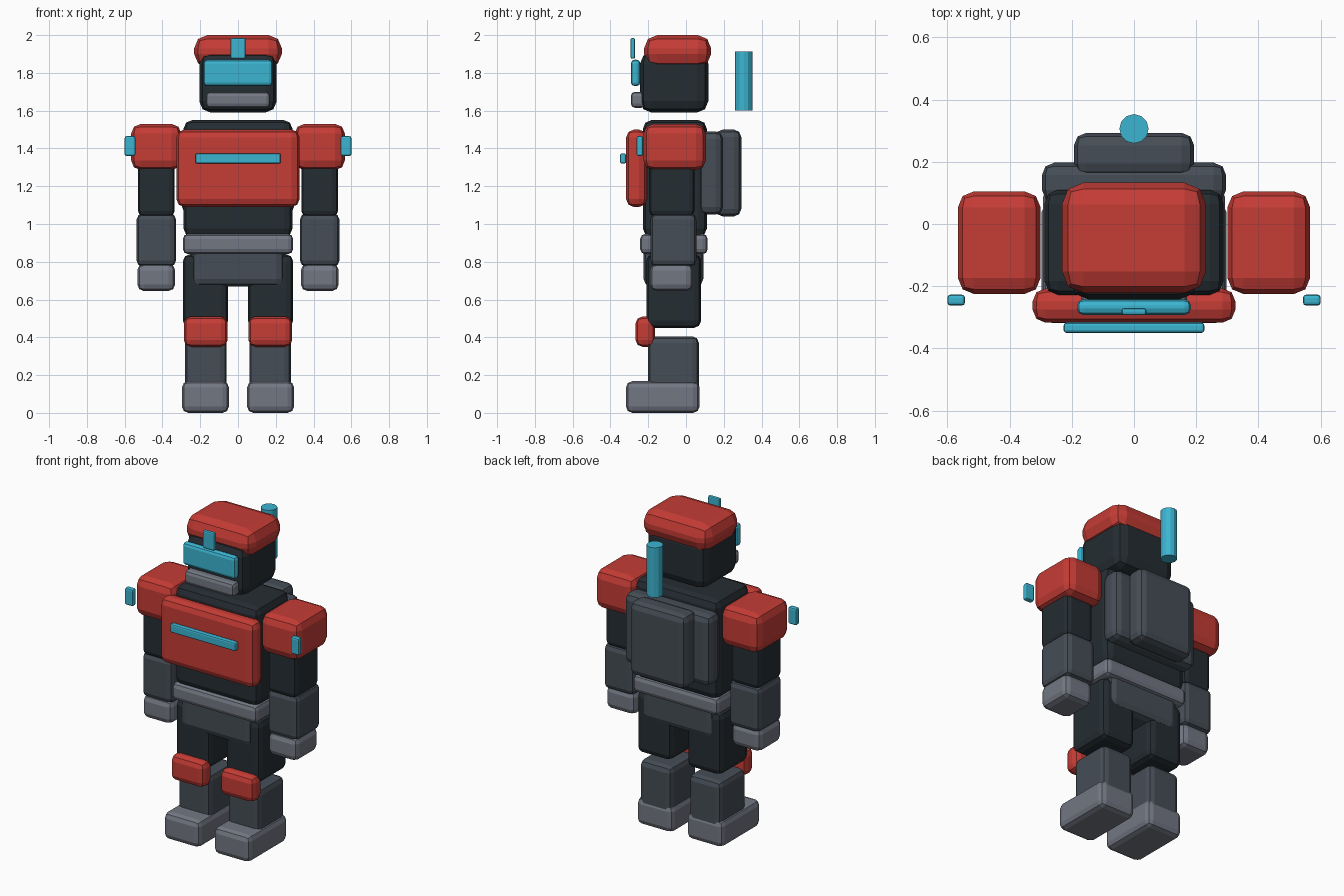
import bpy
import bmesh

default = bpy.data.objects.get("Cube")
if default:
    bpy.data.objects.remove(default, do_unlink=True)


def material(name, r, g, b):
    mat = bpy.data.materials.new(name)
    mat.use_nodes = True
    mat.diffuse_color = (r, g, b, 1)
    shader = next(n for n in mat.node_tree.nodes if n.type == "BSDF_PRINCIPLED")
    shader.inputs["Base Color"].default_value = (r, g, b, 1)
    return mat


red = material("armour red", 0.56, 0.045, 0.036)
cyan = material("glowing cyan", 0.045, 0.46, 0.64)
dark = material("dark frame", 0.018, 0.026, 0.032)
grey = material("steel grey", 0.06, 0.075, 0.092)
pale = material("pale grey", 0.17, 0.185, 0.225)


def finish(name, bm, mat, bevel, segments=2):
    mesh = bpy.data.meshes.new(name)
    bm.to_mesh(mesh)
    bm.free()
    mesh.materials.append(mat)
    obj = bpy.data.objects.new(name, mesh)
    bpy.context.collection.objects.link(obj)
    if bevel:
        mod = obj.modifiers.new("rounded edges", "BEVEL")
        mod.width = bevel
        mod.segments = segments
        mod.limit_method = "NONE"
    return obj


def block(name, mat, x, y, z, bevel):
    """Bevelled box given by its extents along each axis."""
    bm = bmesh.new()
    bmesh.ops.create_cube(bm, size=1)
    for v in bm.verts:
        for i, (low, high) in enumerate((x, y, z)):
            v.co[i] = low if v.co[i] < 0 else high
    return finish(name, bm, mat, bevel)


def centred(name, mat, half, y, z, bevel):
    return block(name, mat, (-half, half), y, z, bevel)


def pair(name, mat, x, y, z, bevel):
    """Matching parts on both sides; x is given for the left."""
    block("left_" + name, mat, x, y, z, bevel)
    block("right_" + name, mat, (-x[1], -x[0]), y, z, bevel)


# Head
centred("head", dark, 0.205, (-0.243, 0.118), (1.59, 1.91), 0.06)
centred("helmet_cap", red, 0.232, (-0.222, 0.133), (1.83, 2.0), 0.07)
centred("visor", cyan, 0.183, (-0.292, -0.242), (1.73, 1.87), 0.02)
centred("helmet_crest", cyan, 0.04, (-0.293, -0.27), (1.875, 1.985), 0.008)
centred("jaw_guard", pale, 0.17, (-0.292, -0.215), (1.615, 1.7), 0.022)

# Torso
centred("torso", dark, 0.288, (-0.228, 0.11), (0.93, 1.55), 0.045)
centred("chest_plate", red, 0.326, (-0.317, -0.207), (1.09, 1.5), 0.042)
centred("chest_light", cyan, 0.226, (-0.35, -0.317), (1.32, 1.373), 0.009)
centred("belt", pale, 0.292, (-0.243, 0.115), (0.84, 0.948), 0.028)
centred("pelvis", grey, 0.245, (-0.225, 0.092), (0.67, 0.9), 0.04)

# Backpack and floating rear antenna
centred("backpack_base", grey, 0.296, (0.07, 0.197), (1.05, 1.49), 0.04)
centred("backpack_pod", grey, 0.193, (0.155, 0.293), (1.04, 1.5), 0.04)
tube = bmesh.new()
bmesh.ops.create_cone(tube, cap_ends=True, segments=12,
                      radius1=0.047, radius2=0.047, depth=0.31)
bmesh.ops.translate(tube, verts=tube.verts, vec=(0, 0.306, 1.757))
finish("rear_antenna", tube, cyan, 0)

# Arms
pair("shoulder", red, (0.3, 0.566), (-0.225, 0.105), (1.285, 1.53), 0.052)
pair("shoulder_light", cyan, (0.543, 0.6), (-0.262, -0.227), (1.36, 1.465), 0.01)
pair("upper_arm", dark, (0.335, 0.53), (-0.195, 0.045), (1.04, 1.42), 0.03)
pair("forearm", grey, (0.328, 0.537), (-0.188, 0.055), (0.775, 1.055), 0.032)
pair("hand", pale, (0.333, 0.533), (-0.19, 0.037), (0.645, 0.79), 0.035)

# Legs
pair("thigh", dark, (0.053, 0.292), (-0.21, 0.08), (0.45, 0.84), 0.038)
pair("knee_pad", red, (0.055, 0.287), (-0.267, -0.165), (0.35, 0.51), 0.036)
pair("shin", grey, (0.06, 0.28), (-0.2, 0.068), (0.08, 0.405), 0.034)
pair("foot", pale, (0.048, 0.297), (-0.318, 0.072), (0, 0.168), 0.034)
